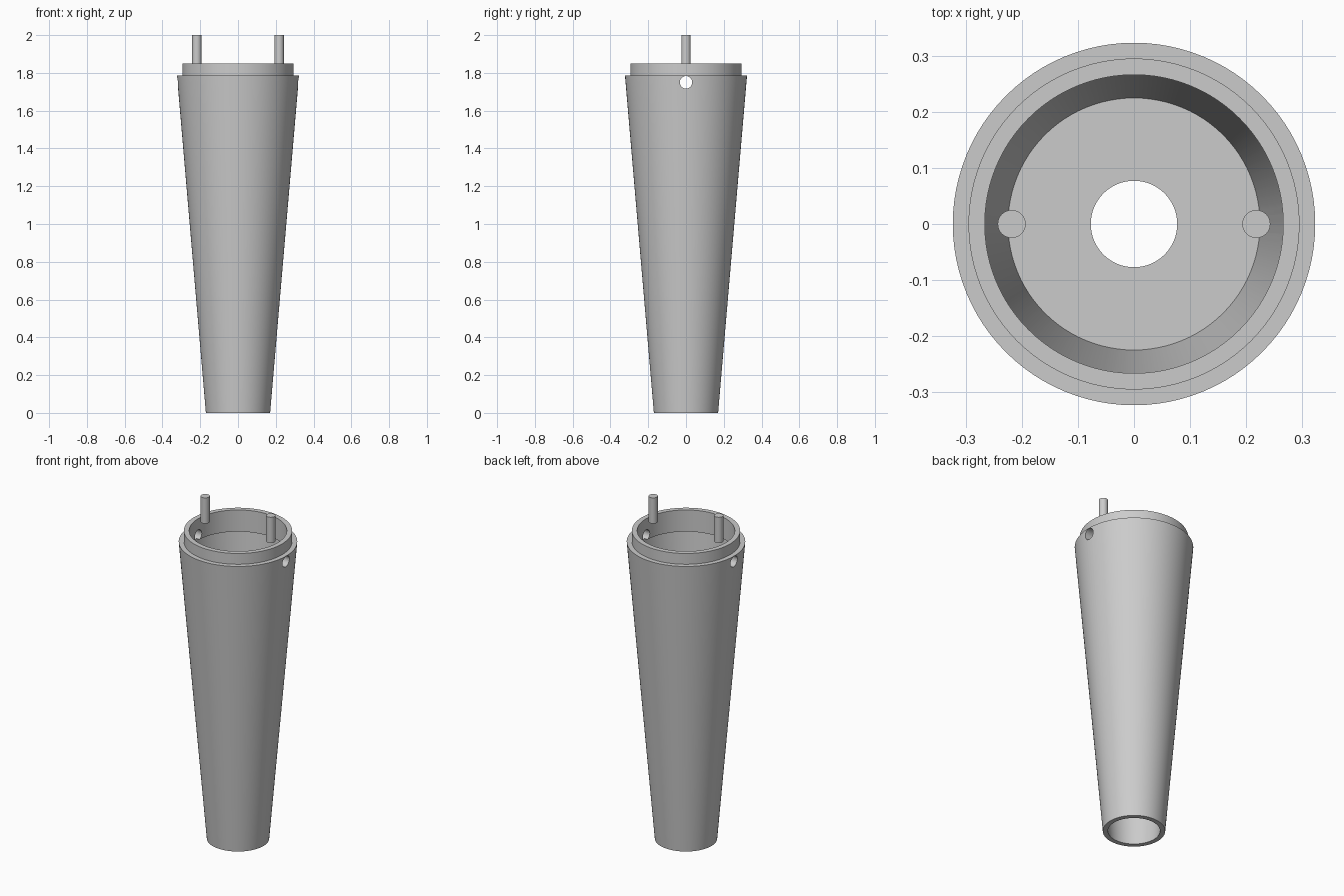
import bpy, bmesh, math

if "Cube" in bpy.data.objects:
    bpy.data.objects.remove(bpy.data.objects["Cube"])

grey = bpy.data.materials.new("plain_grey")
grey.diffuse_color = (0.6, 0.6, 0.6, 1)
grey.use_nodes = True
grey.node_tree.nodes["Principled BSDF"].inputs["Base Color"].default_value = grey.diffuse_color
SEG = 96


def lathe(name, profile, seg=SEG):
    """Revolve a closed (radius, z) profile around the z axis."""
    bm = bmesh.new()
    rings = [[bm.verts.new((r * math.cos(2 * math.pi * i / seg),
                            r * math.sin(2 * math.pi * i / seg), z))
              for i in range(seg)] for r, z in profile]
    for a, b in zip(rings, rings[1:] + rings[:1]):
        for i in range(seg):
            j = (i + 1) % seg
            bm.faces.new((a[i], a[j], b[j], b[i]))
    bmesh.ops.recalc_face_normals(bm, faces=bm.faces)
    mesh = bpy.data.meshes.new(name)
    bm.to_mesh(mesh)
    bm.free()
    ob = bpy.data.objects.new(name, mesh)
    bpy.context.collection.objects.link(ob)
    mesh.materials.append(grey)
    return ob


def rod(name, radius, length, location, rotation=(0, 0, 0)):
    bpy.ops.mesh.primitive_cylinder_add(vertices=32, radius=radius, depth=length,
                                        location=location, rotation=rotation)
    ob = bpy.context.object
    ob.name = name
    ob.data.materials.append(grey)
    return ob


def smooth(ob):
    bpy.ops.object.select_all(action='DESELECT')
    ob.select_set(True)
    bpy.context.view_layer.objects.active = ob
    bpy.ops.object.shade_smooth_by_angle(angle=math.radians(30))


# Tapered tube with an even wall
shell = lathe("tapered_shell", [(0.17, 0), (0.323, 1.785), (0.294, 1.785), (0.142, 0)])

# Collar set into the top of the tube
collar = lathe("collar", [(0.295, 1.72), (0.295, 1.85), (0.266, 1.85), (0.266, 1.72)])

# Inner floor with a central opening
floor = lathe("inner_floor", [(0.077, 0.94), (0.077, 0.97), (0.226, 0.97), (0.224, 0.94)])

# Side holes through the tube and collar
cutter = rod("hole_cutter", 0.033, 1.0, (0, 0, 1.75), (0, math.pi / 2, 0))
cutter.hide_render = True
cutter.hide_set(True)
for ob in (shell, collar):
    mod = ob.modifiers.new("side_holes", 'BOOLEAN')
    mod.operation = 'DIFFERENCE'
    mod.solver = 'EXACT'
    mod.object = cutter

# Pair of upright pins
pins = [rod(f"pin_{side}", 0.025, 0.155, (x, 0, 1.9225))
        for side, x in (("left", -0.218), ("right", 0.218))]

for ob in [shell, collar, floor] + pins:
    smooth(ob)
